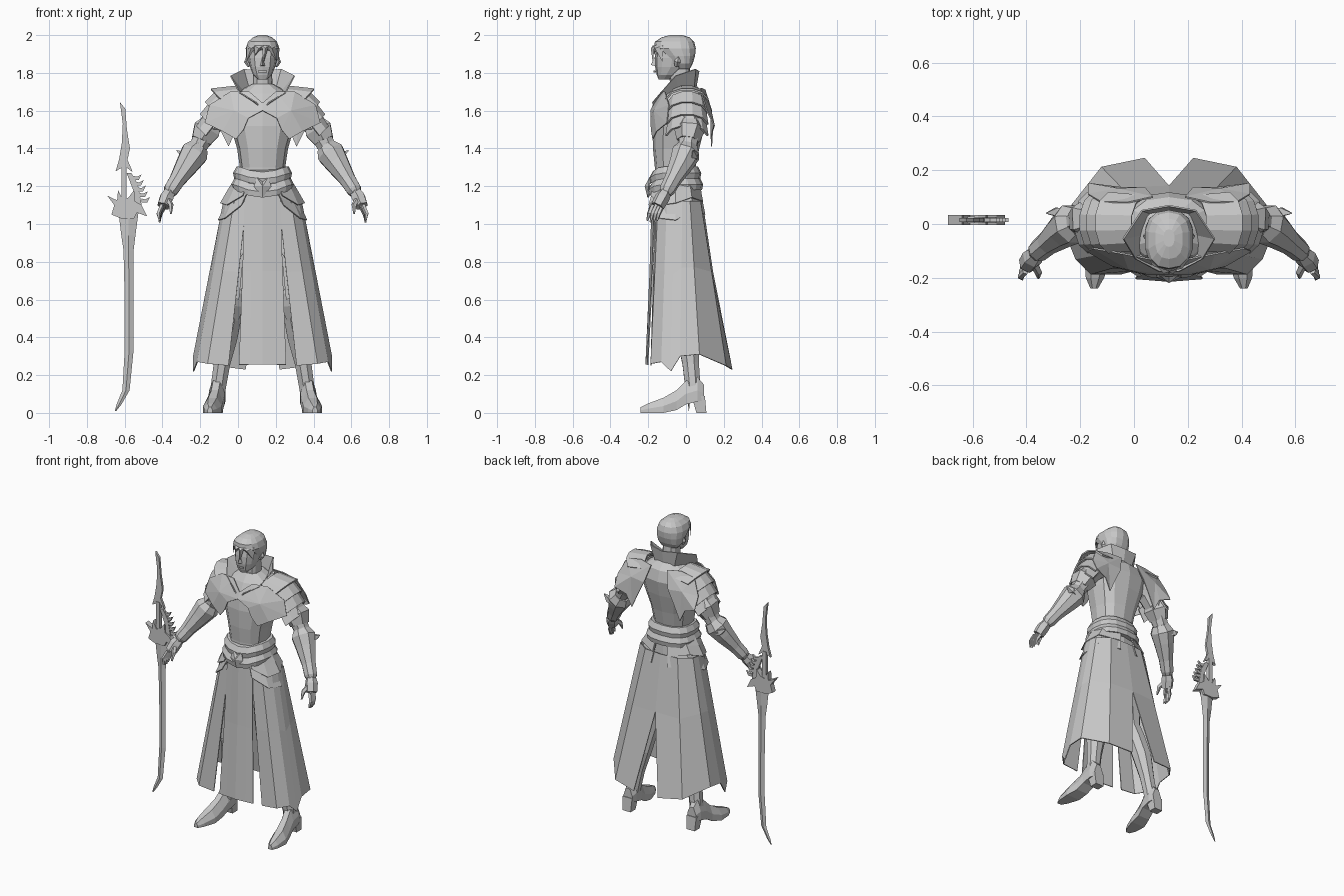
import bpy, bmesh, math
from mathutils import Vector

CX = 0.13  # the figure stands to the right of the sword
grey = bpy.data.materials.new("plain_grey")
grey.diffuse_color = (0.58, 0.58, 0.58, 1)


def build(name, verts, faces, mirror=False, thick=0, offset=CX):
    bm = bmesh.new()
    for s in ((1, -1) if mirror else (1,)):
        vs = [bm.verts.new((s * v[0] + offset, v[1], v[2])) for v in verts]
        for f in faces:
            bm.faces.new([vs[i] for i in f])
    bmesh.ops.remove_doubles(bm, verts=bm.verts, dist=0.0005)
    bmesh.ops.recalc_face_normals(bm, faces=bm.faces)
    me = bpy.data.meshes.new(name)
    bm.to_mesh(me)
    bm.free()
    me.materials.append(grey)
    ob = bpy.data.objects.new(name, me)
    bpy.context.collection.objects.link(ob)
    if thick:
        m = ob.modifiers.new("thickness", 'SOLIDIFY')
        m.thickness, m.offset = thick, 0
    return ob


def loft(name, rings, closed=True, mirror=False, thick=0, offset=CX):
    n = len(rings[0])
    verts = [p for r in rings for p in r]
    faces = []
    for k in range(len(rings) - 1):
        for i in range(n if closed else n - 1):
            j = (i + 1) % n
            faces.append((k*n + i, k*n + j, k*n + n + j, k*n + n + i))
    if closed and not thick:
        faces += [tuple(range(n)), tuple(range((len(rings) - 1)*n, len(rings)*n))]
    return build(name, verts, faces, mirror, thick, offset)


def ring(z, hw, yf, yb, n=12, p=0.8, drop=0):
    """Rounded-box section; drop lowers the front into a V."""
    pw = lambda v: math.copysign(abs(v)**p, v)
    out = []
    for i in range(n):
        a = 2*math.pi*i/n
        out.append((hw*pw(math.sin(a)), (yf + yb)/2 - (yb - yf)/2*pw(math.cos(a)),
                    z - drop*max(0, math.cos(a))**4))
    return out


def tube(name, path, n=8, mirror=True):
    rings = []
    for k, (x, y, z, r) in enumerate(path):
        a, b = path[max(k - 1, 0)], path[min(k + 1, len(path) - 1)]
        t = (Vector(b[:3]) - Vector(a[:3])).normalized()
        side = t.cross(Vector((0, 1, 0))).normalized()
        up = side.cross(t)
        rings.append([tuple(Vector((x, y, z)) + r*(math.cos(q)*side + math.sin(q)*up))
                      for q in (2*math.pi*(i + .5)/n for i in range(n))])
    return loft(name, rings, mirror=mirror)


def sheet(name, columns, mirror=True, thick=0.006):
    return loft(name, columns, closed=False, mirror=mirror, thick=thick)


def fan(name, pts, centre, mirror=True):
    n = len(pts)
    return build(name, pts + [centre], [(i, (i + 1) % n, n) for i in range(n)], mirror, 0.006)


def cutout(name, outline, y=0.015, half=0.012):
    n = len(outline)
    verts = [(x, y + s*half, z) for s in (-1, 1) for x, z in outline]
    faces = [tuple(range(n)), tuple(range(n, 2*n))]
    faces += [(i, (i + 1) % n, n + (i + 1) % n, n + i) for i in range(n)]
    return build(name, verts, faces, offset=0)


# head, nose, ears and neck
loft("head", [ring(*r) for r in ((1.765, .025, -.145, -.09), (1.79, .05, -.155, -.05),
     (1.83, .066, -.163, .0), (1.88, .075, -.163, .02), (1.93, .078, -.155, .03), (1.97, .06, -.13, .02))])
build("nose", [(0, -.162, 1.89), (.014, -.158, 1.835), (-.014, -.158, 1.835), (0, -.187, 1.842)],
      [(0, 1, 3), (0, 3, 2), (1, 2, 3), (0, 2, 1)])
sheet("mouth", [[(u, -.168 + abs(u)*.3, z) for z in (1.803, 1.812)] for u in (-.022, 0, .022)], False)
tube("ear", [(.07, -.05, 1.835, .01), (.08, -.045, 1.86, .018), (.08, -.04, 1.89, .006)], 5)
loft("neck", [ring(1.66, .07, -.10, .04), ring(1.74, .052, -.085, .025), ring(1.83, .05, -.09, .02)])

# hair cap and loose fringe strands
loft("hair_cap", [ring(*r, 14) for r in ((1.82, .06, -.05, .02), (1.85, .082, -.085, .036),
     (1.89, .089, -.12, .048), (1.93, .091, -.168, .052), (1.965, .078, -.165, .043),
     (1.988, .052, -.13, .02), (2.0, .02, -.085, -.02))])
for k, (u, w, tip, z) in enumerate(((-.06, .025, -.085, 1.86), (-.02, .025, -.04, 1.89),
                                    (.015, .018, .005, 1.85), (.05, .03, .075, 1.86))):
    back = lambda x: -.176 + x*x*9
    build("fringe_strand_%d" % (k + 1), [(u - w, back(u - w), 1.945), (u + w, back(u + w), 1.945),
          (tip, back(tip), z), (u, back(u) - .012, 1.93)], [(0, 1, 3), (1, 2, 3), (2, 0, 3), (0, 2, 1)])

# torso, belts and buckle
loft("torso", [ring(*r) for r in ((1.02, .17, -.15, .07), (1.2, .138, -.165, .055),
     (1.3, .12, -.165, .05), (1.4, .135, -.175, .07), (1.52, .17, -.178, .1),
     (1.62, .19, -.165, .118), (1.69, .15, -.13, .1), (1.74, .06, -.09, .045))])
for nm, z, d, g in (("waist_belt", 1.24, .03, .008), ("hip_belt", 1.18, .04, .018)):
    loft(nm, [ring(z + h, .13 + g + e, -.17 - g - e, .055 + g + e, 16, drop=d)
              for h, e in ((0, .012), (.03, .018), (.065, .0))])
build("buckle", [(0, -.20, 1.14), (.045, -.195, 1.20), (.03, -.19, 1.245), (0, -.19, 1.22),
      (-.03, -.19, 1.245), (-.045, -.195, 1.20), (0, -.215, 1.20)],
      [(i, (i + 1) % 6, 6) for i in range(6)], thick=.008)

# hip plates: two flared layers per side
for nm, zt, bottoms, g in (("upper_hip_plate", 1.24, (1.15, 1.10, 1.11, 1.14, 1.12), .0),
                           ("lower_hip_plate", 1.18, (1.10, 1.03, 1.02, 1.07, 1.05), .012)):
    cols = []
    for a, zb in zip((28, 58, 90, 125, 165), bottoms):
        s, c = math.sin(math.radians(a)), math.cos(math.radians(a))
        f = lambda rx, ry, z: (rx*s, -.055 - ry*c, z)
        cols.append([f(.145 + g, .125 + g, zt), f(.185 + g, .135 + g, (zt + zb)/2), f(.222 + g, .148 + g, zb)])
    sheet(nm, cols)

# coat skirt halves, slit at the back, and front panel
top = [(.085, -.16), (.15, -.145), (.19, -.10), (.205, -.06), (.205, -.02), (.195, .02), (.12, .075), (0, .085)]
hem = [(.18, -.185, .25), (.29, -.185, .26), (.345, -.13, .27), (.365, -.08, .22),
       (.365, -.03, .30), (.36, .07, .31), (.25, .21, .25), (.09, .243, .23)]
cols = []
for (x, y), h in zip(top, hem):
    a, b = Vector((x, y, 1.12)), Vector(h)
    mid = Vector((0, .14, .75)) if x == 0 else a.lerp(b, .43)
    cols.append([tuple(a), tuple(mid), tuple(b)])
sheet("coat_skirt", cols)
sheet("front_panel", [[(u*.75, -.178 + abs(u)*.12, 1.17), (u*.85, -.19 + abs(u)*.1, .75),
      (u, -.212 + abs(u)*.08, .255)] for u in (-.125, -.07, 0, .07, .125)], False)
sheet("skirt_trim", [[(.10, -.155, .85), (.125, -.15, .6)], [(.135, -.16, .80), (.165, -.155, .61)]])

# legs, knee guards and heeled boots
tube("leg", [(.085, -.03, 1.04, .085), (.11, -.04, .85, .082), (.14, -.04, .62, .06), (.165, -.02, .53, .062),
             (.19, .01, .4, .062), (.215, .025, .26, .047), (.232, .035, .15, .044), (.242, .035, .07, .04)])
tube("knee_guard", [(.13, -.06, .70, .03), (.14, -.06, .64, .062), (.155, -.05, .58, .066), (.17, -.03, .50, .05)], 6)
feet = []
for y, u, w, lo, hi in ((-.24, .278, .014, 0, .03), (-.2, .275, .034, 0, .05), (-.12, .265, .05, 0, .08),
                        (-.05, .252, .042, .015, .12), (0, .243, .042, .045, .17), (.06, .24, .043, .06, .19),
                        (.095, .238, .032, .065, .15)):
    m = lo + (hi - lo)*.45
    feet.append([(u - w, y, lo), (u + w, y, lo), (u + w, y, m), (u + w*.45, y, hi), (u - w*.45, y, hi), (u - w, y, m)])
loft("boot_foot", feet, mirror=True)
loft("boot_heel", [[(.24 + sx*w, y, z) for sx, y in ((-1, a), (1, a), (1, b), (-1, b))]
     for z, w, a, b in ((0, .03, .055, .108), (.09, .036, .03, .1))], mirror=True)

# arms, bracers and hands
tube("upper_arm", [(.17, .01, 1.63, .075), (.23, .02, 1.59, .075), (.285, .02, 1.51, .065), (.335, .01, 1.42, .052), (.37, 0, 1.365, .05)])
tube("arm_cuff", [(.27, .02, 1.54, .06), (.295, .02, 1.50, .083), (.325, .01, 1.44, .06)], 6)
tube("bracer", [(.335, .01, 1.41, .055), (.36, .0, 1.375, .078), (.395, -.025, 1.32, .066),
                (.45, -.07, 1.235, .046), (.485, -.10, 1.18, .042), (.495, -.11, 1.16, .03)])
tube("elbow_spike", [(.375, .03, 1.36, .035), (.42, .045, 1.365, .022), (.455, .04, 1.39, .003)], 4)
tube("palm", [(.485, -.10, 1.18, .028), (.508, -.125, 1.14, .04), (.525, -.15, 1.095, .036)], 6)
for k in range(4):
    d = k*.017 - .025
    tube("finger_%d" % (k + 1), [(.525 - d*.3, -.15 + d, 1.10, .013), (.546 - d*.2, -.17 + d, 1.055, .012),
                                 (.545, -.18 + d, 1.005 + abs(d)*.5, .005)], 5)
tube("thumb", [(.505, -.14, 1.135, .017), (.485, -.18, 1.10, .014), (.485, -.2, 1.055, .005)], 5)

# layered shoulder guards
for k, (u0, z0, u1, z1) in enumerate(((.14, 1.73, .275, 1.715), (.25, 1.70, .305, 1.645),
                                      (.275, 1.65, .33, 1.58), (.295, 1.59, .35, 1.52))):
    cols = []
    for a in (-80, -45, -15, 15, 45, 80):
        c, s = 1 - math.cos(math.radians(a)), math.sin(math.radians(a))
        cols.append([(u - .06*c, .005 + (.1 + g)*s, z - .065*c) for u, z, g in ((u0, z0, 0), (u1, z1, .012))])
    sheet("shoulder_plate_%d" % (k + 1), cols, thick=.01)

# pointed mantle, front and back
fan("front_mantle", [(.0, -.168, 1.64), (.0, -.186, 1.60), (.075, -.186, 1.56), (.10, -.183, 1.50), (.14, -.175, 1.45),
    (.21, -.155, 1.49), (.305, -.10, 1.535), (.28, -.09, 1.63), (.17, -.11, 1.70), (.07, -.13, 1.70)], (.15, -.168, 1.60))
fan("back_mantle", [(.06, .10, 1.71), (.09, .135, 1.60), (.13, .135, 1.52), (.18, .135, 1.41), (.22, .14, 1.49),
    (.30, .15, 1.52), (.30, .11, 1.60), (.25, .08, 1.70), (.15, .08, 1.72)], (.19, .13, 1.61))

# flared collar
sheet("collar", [[(0, .05, 1.71), (0, .068, 1.81)], [(.07, .04, 1.71), (.10, .05, 1.82)],
      [(.10, -.04, 1.70), (.17, -.055, 1.785)], [(.095, -.10, 1.66), (.125, -.13, 1.70)],
      [(.0, -.165, 1.60), (.035, -.178, 1.645)]])

# sword: faceted blade, guard, grip, top blade and teeth
loft("sword_blade", [[(a, .015, z), ((a + b)/2, .015 - t, z), (b, .015, z), ((a + b)/2, .015 + t, z)]
     for z, a, b, t in ((.01, -.652, -.645, .001), (.045, -.643, -.617, .004), (.12, -.612, -.574, .007),
                        (.33, -.6, -.553, .009), (.6, -.6, -.553, .009), (.86, -.606, -.553, .01),
                        (.94, -.618, -.543, .011), (1.06, -.632, -.527, .012))], offset=0)
cutout("sword_guard", [(-.62, 1.03), (-.67, 1.05), (-.655, 1.10), (-.692, 1.15), (-.64, 1.125), (-.635, 1.18),
       (-.61, 1.13), (-.58, 1.14), (-.55, 1.18), (-.545, 1.12), (-.51, 1.10), (-.48, 1.04), (-.535, 1.06), (-.55, 1.03)], half=.018)
cutout("sword_grip", [(-.618, 1.1), (-.59, 1.1), (-.59, 1.31), (-.618, 1.31)])
cutout("sword_top_blade", [(-.648, 1.28), (-.63, 1.34), (-.615, 1.43), (-.61, 1.53), (-.625, 1.645), (-.597, 1.61),
       (-.588, 1.5), (-.572, 1.40), (-.585, 1.34), (-.557, 1.275), (-.60, 1.305)], half=.008)
cutout("sword_arc", [(-.59, 1.27), (-.565, 1.27), (-.53, 1.21), (-.51, 1.10), (-.545, 1.10), (-.555, 1.18)], half=.009)
for k in range(5):
    x, z = -.555 + .011*k, 1.245 - .03*k
    cutout("sword_tooth_%d" % (k + 1), [(x, z - .012), (x + .03, z - .012), (x + .045, z + .018),
           (x + .02, z + .005), (x, z + .01)], half=.007)
